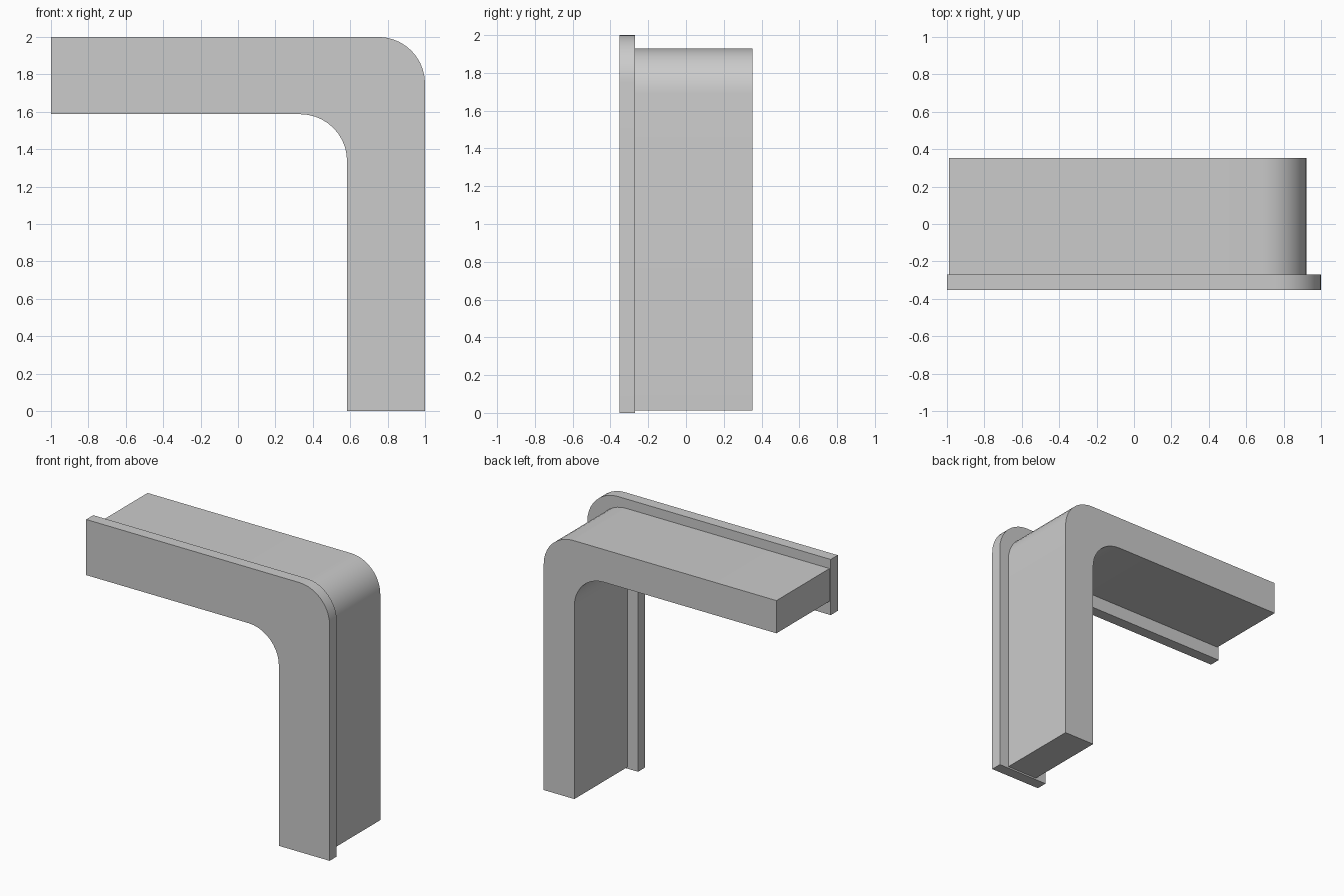
import bpy, bmesh, math

if "Cube" in bpy.data.objects:
    bpy.data.objects.remove(bpy.data.objects["Cube"])


def arc(cx, cz, r, a0, a1, n=10):
    return [(cx + r * math.cos(math.radians(a0 + (a1 - a0) * i / n)),
             cz + r * math.sin(math.radians(a0 + (a1 - a0) * i / n)))
            for i in range(n + 1)]


def bent_bar(name, left, bottom, outer, inner, r, y0, y1):
    """Rounded L profile in XZ, extruded from y0 to y1."""
    (ox, oz), (ix, iz) = outer, inner
    pts = [(left, oz), (left, iz)]
    pts += arc(ix - r, iz - r, r, 90, 0)          # inside bend
    pts += [(ix, bottom), (ox, bottom)]
    pts += arc(ox - r, oz - r, r, 0, 90)          # outside bend
    bm = bmesh.new()
    face = bm.faces.new([bm.verts.new((x, y0, z)) for x, z in pts])
    ext = bmesh.ops.extrude_face_region(bm, geom=[face])
    verts = [v for v in ext["geom"] if isinstance(v, bmesh.types.BMVert)]
    bmesh.ops.translate(bm, verts=verts, vec=(0, y1 - y0, 0))
    bmesh.ops.recalc_face_normals(bm, faces=bm.faces[:])
    mesh = bpy.data.meshes.new(name)
    bm.to_mesh(mesh)
    bm.free()
    obj = bpy.data.objects.new(name, mesh)
    bpy.context.collection.objects.link(obj)
    bpy.ops.object.select_all(action='DESELECT')
    obj.select_set(True)
    bpy.context.view_layer.objects.active = obj
    bpy.ops.object.shade_smooth_by_angle(angle=math.radians(30))
    return obj


# Thin, wider trim plate at the front
bent_bar("front_trim", -1.0, 0.0, (1.0, 2.0), (0.583, 1.587), 0.25, -0.353, -0.27)
# Deep, narrower frame behind it
bent_bar("frame_body", -0.99, 0.012, (0.922, 1.93), (0.67, 1.687), 0.24, -0.27, 0.353)
